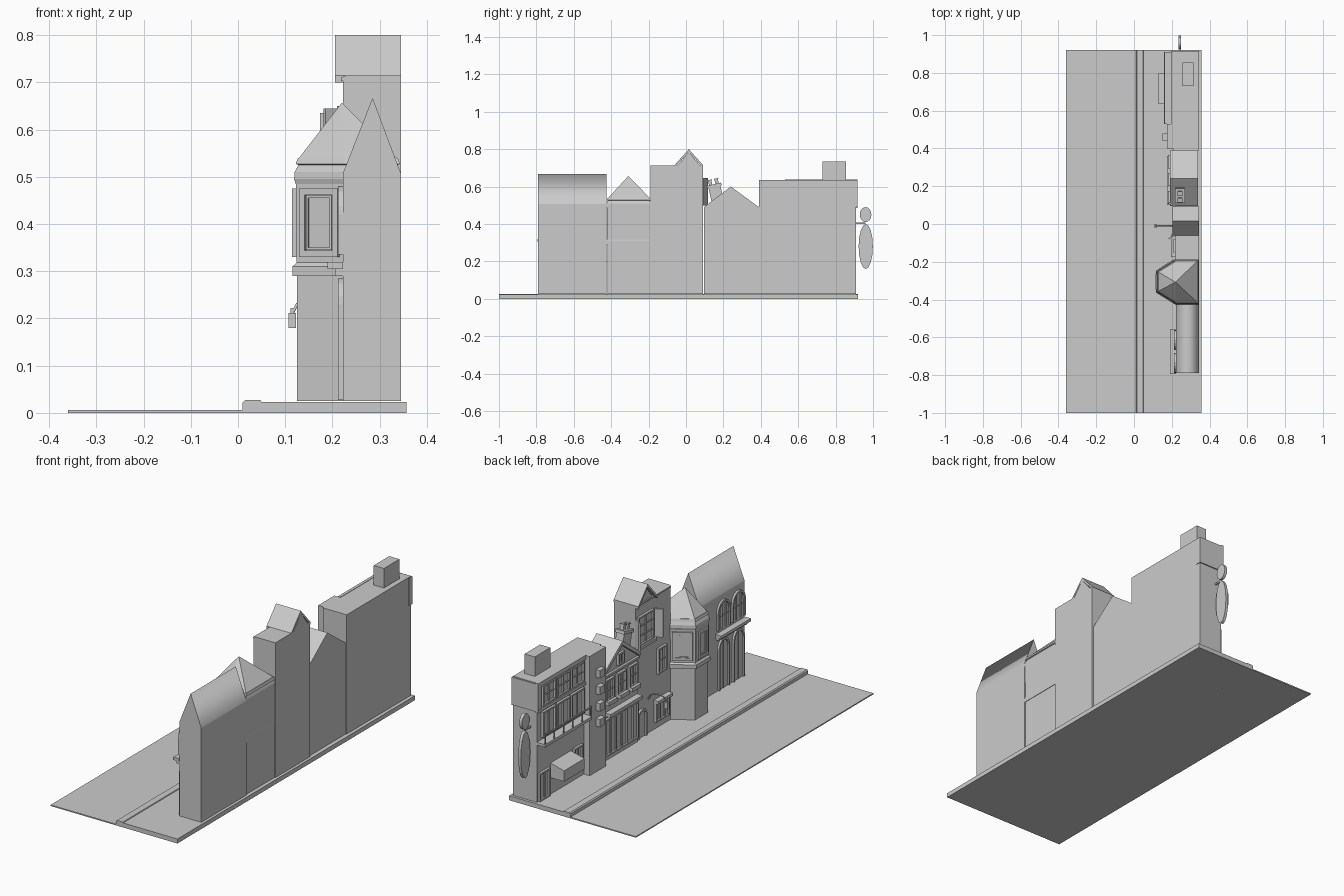
import bpy, bmesh, math
from mathutils import Matrix, Vector

if "Cube" in bpy.data.objects:
    bpy.data.objects.remove(bpy.data.objects["Cube"])


def finish(name, bm):
    bmesh.ops.recalc_face_normals(bm, faces=bm.faces[:])
    me = bpy.data.meshes.new(name)
    bm.to_mesh(me)
    bm.free()
    ob = bpy.data.objects.new(name, me)
    bpy.context.collection.objects.link(ob)
    return ob


def boxes(name, items, M=Matrix.Identity(4)):
    """One object from boxes (x0, x1, y0, y1, z0, z1), placed by M."""
    bm = bmesh.new()
    for x0, x1, y0, y1, z0, z1 in items:
        T = Matrix.Translation(((x0 + x1) / 2, (y0 + y1) / 2, (z0 + z1) / 2))
        S = Matrix.Diagonal((x1 - x0, y1 - y0, z1 - z0, 1))
        bmesh.ops.create_cube(bm, size=1, matrix=M @ T @ S)
    return finish(name, bm)


def loft(name, rings):
    """Capped skin through equal-length rings of 3D points."""
    bm = bmesh.new()
    vs = [[bm.verts.new(p) for p in r] for r in rings]
    n = len(rings[0])
    for a, b in zip(vs, vs[1:]):
        for i in range(n):
            bm.faces.new((a[i], a[(i + 1) % n], b[(i + 1) % n], b[i]))
    bm.faces.new(vs[0])
    bm.faces.new(vs[-1])
    return finish(name, bm)


def prism_x(name, yz, x0, x1):
    return loft(name, [[(x, y, z) for y, z in yz] for x in (x0, x1)])


def prism_y(name, xz, y0, y1):
    return loft(name, [[(x, y, z) for x, z in xz] for y in (y0, y1)])


def wall(p, q):
    """Frame along wall p->q: local x along wall, local y outward, z up."""
    d = Vector((q[0] - p[0], q[1] - p[1], 0))
    return Matrix.Translation((p[0], p[1], 0)) @ Matrix.Rotation(math.atan2(d.y, d.x), 4, 'Z')


def street(x):
    return wall((x, 0), (x, 1))


def window(name, M, u0, u1, z0, z1, cols=2, rows=1, t=.008, d=.012):
    """Frame, mullions and a recessed pane."""
    items = [(u0, u1, -.002, d * .25, z0, z1),
             (u0, u1, 0, d, z0, z0 + t), (u0, u1, 0, d, z1 - t, z1),
             (u0, u0 + t, 0, d, z0, z1), (u1 - t, u1, 0, d, z0, z1)]
    for i in range(1, cols):
        u = u0 + (u1 - u0) * i / cols
        items.append((u - t / 3, u + t / 3, 0, d * .8, z0, z1))
    for i in range(1, rows):
        z = z0 + (z1 - z0) * i / rows
        items.append((u0, u1, 0, d * .7, z - t / 3, z + t / 3))
    return boxes(name, items, M)


def arch(name, x, y, z0, w, spring, rise, t=.01, d=.01, n=10):
    """Arched frame ring on the street wall."""
    def outline(k):
        pts = [(y - w / 2 + k, z0)]
        for i in range(n + 1):
            a = math.pi * (1 - i / n)
            pts.append((y + (w / 2 - k) * math.cos(a), spring + (rise - k) * math.sin(a)))
        return pts + [(y + w / 2 - k, z0)]
    o, i = outline(0), outline(t)
    prism_x(name + "_frame", o + i[::-1], x - d, x)
    prism_x(name + "_pane", i, x - .002, x + .002)


# ground: three tiles of road, curb and pavement
for k in range(3):
    y0 = -1 + .64 * k
    boxes("road", [(-.36, .01, y0, y0 + .64, 0, .006)])
    prism_y("pavement", [(.01, 0), (.357, 0), (.357, .023), (.05, .023), (.048, .027),
                         (.015, .027), (.01, .022)], y0, y0 + .64)

# hall with a steep softly shaded roof
hall = prism_y("hall", [(.222, .025), (.345, .025), (.345, .507), (.285, .667), (.222, .507)], -.79, -.425)
for p in hall.data.polygons:
    p.use_smooth = p.normal.z > .2
boxes("hall_ledge", [(.19, .222, -.795, -.555, .305, .32), (.205, .222, -.79, -.56, .29, .305)])
for y in (-.735, -.615):
    arch("hall_window", .222, y, .335, .105, .42, .06)
    boxes("hall_mullions", [(.214, .222, y - .02, y - .016, .335, .47), (.214, .222, y + .016, y + .02, .335, .47),
                            (.216, .222, y - .05, y + .05, .40, .404)])
    arch("hall_door", .222, y, .027, .09, .23, .055)
    boxes("hall_door_bars", [(.216, .222, y - .002, y + .002, .027, .28)])

# turret with bay front and pointed roof
plan = [(.345, -.425), (.225, -.425), (.12, -.36), (.12, -.25), (.225, -.185), (.345, -.185)]


def ring(z, s):
    return [(min(.235 + (x - .235) * s, .343), -.305 + (y + .305) * s, z) for x, y in plan]


loft("turret", [ring(z, s) for z, s in
     [(.025, .96), (.29, .96), (.29, 1.04), (.31, 1.04), (.318, .97), (.485, .98),
      (.495, 1.01), (.51, 1.0), (.525, .93), (.527, .98), (.54, .94)]])
top = ring(.54, .92)
bm = bmesh.new()
base = [bm.verts.new(p) for p in top]
tip = bm.verts.new((.22, -.308, .657))
bm.faces.new(base)
for i in range(6):
    bm.faces.new((base[i], base[(i + 1) % 6], tip))
finish("turret_roof", bm)
up = ring(0, .975)
for i in (1, 2, 3):
    p, q = up[i], up[i + 1]
    L = math.dist(p, q)
    window("turret_window", wall(p, q), .012, L - .012, .33, .475, 1, 1, .014, .008)
    window("turret_sash", wall(p, q), .028, L - .028, .345, .46, 1, 1, .005, .006)

# tall house with cross gable
boxes("tall_house", [(.222, .345, -.19, .09, .025, .705)])
loft("tall_house_roof_edge", [[(a, b, z) for a, b in ((.222 - e, -.19), (.345, -.19), (.345, .09), (.222 - e, .09))]
                              for z, e in ((.703, .004), (.71, .004), (.714, -.006))])
prism_x("tall_gable_wall", [(-.055, .70), (.085, .70), (.015, .785)], .222, .345)
prism_x("tall_gable_roof", [(-.062, .714), (.015, .80), (.092, .714), (.092, .70), (.015, .785), (-.062, .70)],
        .205, .345)
W = street(.222)
window("tall_window", W, -.045, .08, .5, .65, 2, 3)
boxes("tall_window_sill", [(.205, .222, -.06, .092, .485, .498)])
for y, s in ((.09, 1), (-.055, -1)):
    boxes("open_shutter", [(0, .045, -.004, .004, .5, .645)],
          Matrix.Translation((.222, y, 0)) @ Matrix.Rotation(math.pi - s * .55, 4, 'Z'))
window("tall_middle_window", W, -.15, -.08, .3, .43, 2, 2)
window("tall_shop_window", W, -.17, -.06, .06, .16, 3, 1)
boxes("tall_shop_canopy", [(.195, .222, -.175, -.055, .16, .175)])
arch("tall_door", .222, .045, .025, .07, .14, .03)

# bracket lamp
cu = bpy.data.curves.new("lamp_bracket", 'CURVE')
cu.dimensions = '3D'
cu.bevel_depth = .0035
cu.bevel_resolution = 1
sp = cu.splines.new('POLY')
pts = [(.222, .20), (.205, .225), (.18, .238), (.15, .238), (.125, .23), (.115, .21)]
sp.points.add(len(pts) - 1)
for p, (x, z) in zip(sp.points, pts):
    p.co = (x, -.01, z, 1)
bpy.context.collection.objects.link(bpy.data.objects.new("lamp_bracket", cu))
boxes("lamp", [(.107, .123, -.018, -.002, .18, .212), (.111, .119, -.014, -.006, .212, .222)])

# low gabled house
prism_x("low_house", [(.095, .025), (.39, .025), (.39, .49), (.24, .6), (.095, .49)], .207, .338)
prism_x("low_bargeboard", [(.095, .49), (.24, .6), (.39, .49), (.39, .468), (.24, .578), (.095, .468)], .19, .207)
D = street(.207)
boxes("low_bands", [(.175, .207, .1, .36, .255, .272), (.195, .207, .095, .39, .455, .466)])
window("low_shop_front", D, .1, .37, .05, .24, 6, 1)
for y in (.105, .2, .295):
    window("low_window", D, y, y + .07, .33, .44, 2, 2)
    boxes("window_box", [(.18, .207, y, y + .07, .315, .335)])
window("low_attic_window", D, .215, .265, .48, .54, 2, 1)

# leaning chimney with pots
C = Matrix.Translation((.243, .17, .53)) @ Matrix.Rotation(.22, 4, 'X')
boxes("leaning_chimney", [(-.022, .022, -.035, .03, -.05, .07), (-.027, .027, -.042, .037, .07, .085)], C)
for v in (-.02, .015):
    boxes("chimney_pot", [(-.01, .01, v - .009, v + .009, .085, .108), (-.013, .013, v - .012, v + .012, .108, .113)], C)

# long block
boxes("long_block", [(.207, .342, .39, .91, .025, .635)])
boxes("long_block_upper_band", [(.197, .345, .888, .916, .49, .632), (.195, .21, .53, .916, .615, .637),
                                (.195, .21, .53, .916, .485, .5)])
boxes("corner_pier", [(.174, .21, .40, .53, .025, .635)])
boxes("roof_chimney", [(.257, .315, .73, .855, .6, .735)])
E = street(.207)
for k in range(3):
    y = .54 + .115 * k
    window("upper_window", E, y, y + .105, .505, .61, 2, 2)
    window("middle_window", E, y, y + .105, .345, .475, 2, 1)
window("ground_door", E, .815, .9, .027, .17, 2, 1)
window("ground_window", E, .55, .62, .06, .19, 2, 1)
boxes("pier_boxes", [(.15, .176, .44, .48, z - .02, z + .02) for z in (.28, .36, .445, .53)])

# balcony and porch
boxes("balcony", [(.16, .21, .53, .91, .318, .333), (.16, .165, .53, .91, .378, .384)]
      + [(.16, .165, .53 + .075 * k, .535 + .075 * k, .33, .38) for k in range(6)])
prism_y("porch", [(.13, .11), (.207, .11), (.207, .185), (.13, .165)], .635, .8)

# hanging oval signs on the end wall
for name, y, z, ry, rz in (("small_sign", .96, .45, .031, .04), ("large_sign", .961, .28, .038, .12)):
    oval = [(y + ry * math.cos(a * math.tau / 16), z + rz * math.sin(a * math.tau / 16)) for a in range(16)]
    prism_x(name, oval, .235, .25)
boxes("sign_arm", [(.239, .246, .905, .96, .4, .408)])
